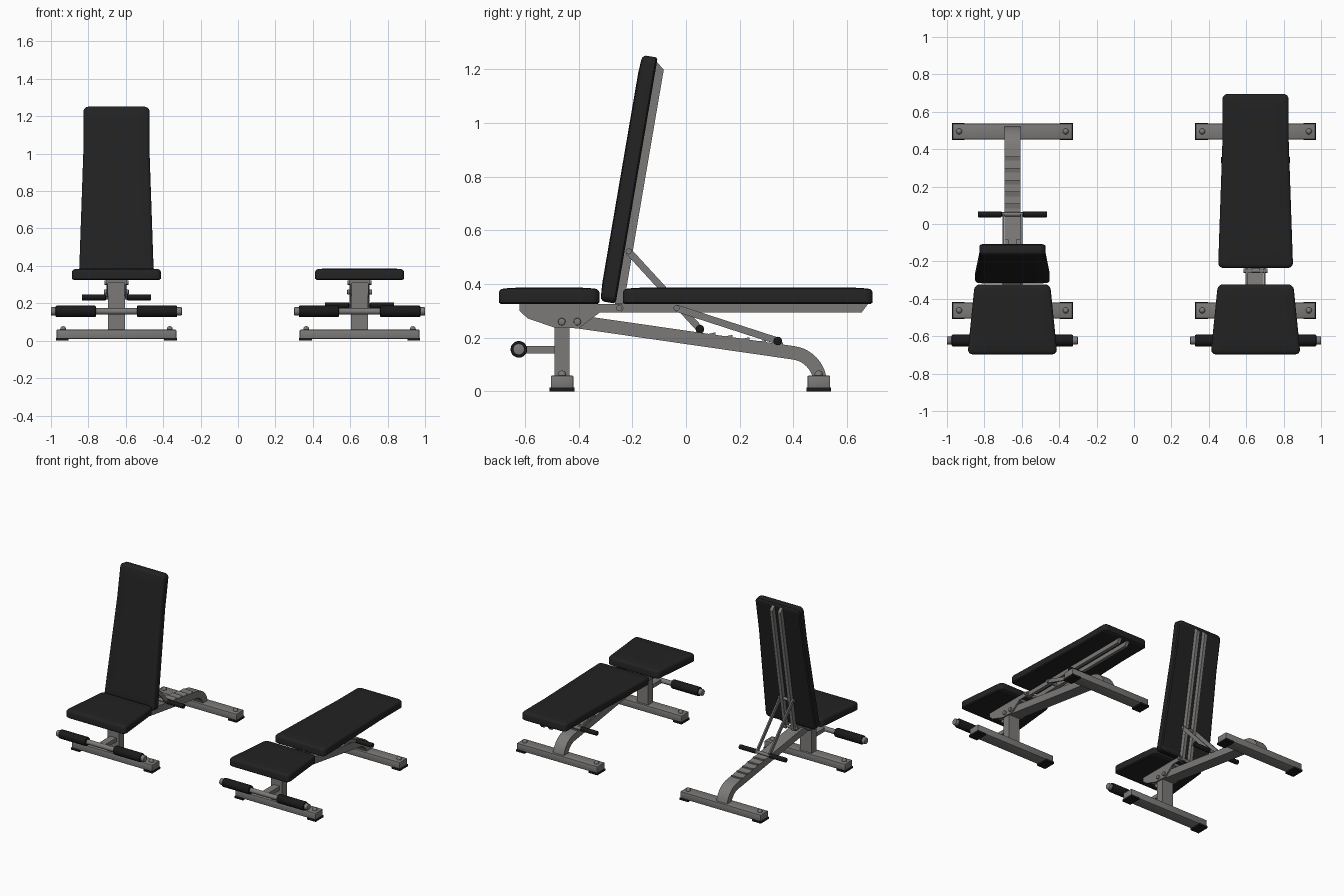
import bpy, bmesh
from math import sin, cos, pi, radians
from mathutils import Vector, Matrix

if "Cube" in bpy.data.objects:
    bpy.data.objects.remove(bpy.data.objects["Cube"])


def material(name, rgb):
    m = bpy.data.materials.new(name)
    m.use_nodes = True
    m.diffuse_color = (*rgb, 1)
    node = m.node_tree.nodes["Principled BSDF"]
    node.inputs["Base Color"].default_value = (*rgb, 1)
    node.inputs["Roughness"].default_value = 0.6
    return m


STEEL = material("grey_steel", (0.2, 0.195, 0.19))
VINYL = material("black_vinyl", (0.016, 0.016, 0.016))
RUBBER = material("black_rubber", (0.01, 0.01, 0.01))
made = []


def finish(name, bm, mat, place):
    bmesh.ops.recalc_face_normals(bm, faces=bm.faces)
    bm.transform(place)
    mesh = bpy.data.meshes.new(name)
    bm.to_mesh(mesh)
    bm.free()
    mesh.materials.append(mat)
    ob = bpy.data.objects.new(name, mesh)
    bpy.context.collection.objects.link(ob)
    made.append(ob)


def box(name, x, y, z, mat, place, bevel=0.0):
    """Box from (low, high) pairs."""
    bm = bmesh.new()
    bmesh.ops.create_cube(bm, size=1)
    for v in bm.verts:
        v.co = [(a + b) / 2 + c * (b - a) for (a, b), c in zip((x, y, z), v.co)]
    if bevel:
        bmesh.ops.bevel(bm, geom=bm.edges[:], offset=bevel, segments=2,
                        profile=0.5, affect='EDGES')
    finish(name, bm, mat, place)


def plate(name, profile, x0, x1, mat, place):
    """Side profile of (y, z) points extruded along x."""
    bm = bmesh.new()
    face = bm.faces.new([bm.verts.new((x0, y, z)) for y, z in profile])
    ext = bmesh.ops.extrude_face_region(bm, geom=[face])["geom"]
    bmesh.ops.translate(bm, vec=(x1 - x0, 0, 0),
                        verts=[g for g in ext if isinstance(g, bmesh.types.BMVert)])
    finish(name, bm, mat, place)


def rod(name, x0, x1, y, z, r, mat, place, bevel=0.0, sides=20):
    """Cylinder lying along x."""
    bm = bmesh.new()
    bmesh.ops.create_cone(bm, cap_ends=True, segments=sides, radius1=r, radius2=r,
                          depth=abs(x1 - x0))
    if bevel:
        rims = [e for e in bm.edges if abs(e.verts[0].co.z - e.verts[1].co.z) < 1e-5]
        bmesh.ops.bevel(bm, geom=rims, offset=bevel, segments=2, profile=0.5,
                        affect='EDGES')
    bm.transform(Matrix.Translation(((x0 + x1) / 2, y, z)) @ Matrix.Rotation(pi / 2, 4, 'Y'))
    finish(name, bm, mat, place)


def cushion(name, y0, y1, z0, height, half_width, place):
    """Padded slab with rounded corners and a crowned top; half_width is a function of y."""
    bm = bmesh.new()
    layers = ((0.008, 0), (0, 0.1), (0, 0.72), (0.003, 0.82), (0.009, 0.91),
              (0.02, 0.95), (0.07, 1.0))
    rings = []
    for inset, level in layers:
        r = max(0.028 - inset * 0.4, 0.006)
        lo, hi = y0 + inset, y1 - inset
        right = [(r - r * cos(a), lo + r - r * sin(a))
                 for a in (pi / 2 * (1 - i / 5) for i in range(6))]
        right = [(r - r * sin(i * pi / 10), lo + r - r * cos(i * pi / 10)) for i in range(6)]
        right += [(0, lo + r + (hi - lo - 2 * r) * i / 8) for i in range(1, 8)]
        right += [(r - r * cos(i * pi / 10), hi - r + r * sin(i * pi / 10)) for i in range(6)]
        pts = [(half_width(y) - inset - d, y) for d, y in right]
        pts += [(-x, y) for x, y in reversed(pts)]
        rings.append([bm.verts.new((x, y, z0 + level * height)) for x, y in pts])
    n = len(rings[0])
    for a, b in zip(rings, rings[1:]):
        for i in range(n):
            bm.faces.new((a[i], a[(i + 1) % n], b[(i + 1) % n], b[i]))
    # caps are strips joining left and right sides
    for ring in (rings[0], rings[-1]):
        for i in range(n // 2 - 1):
            bm.faces.new((ring[i], ring[i + 1], ring[n - 2 - i], ring[n - 1 - i]))
    finish(name, bm, VINYL, place)


def bolt(name, x, y, z, place):
    """Domed bolt head standing on a foot tube."""
    bm = bmesh.new()
    bmesh.ops.create_uvsphere(bm, u_segments=14, v_segments=8, radius=0.016)
    bm.transform(Matrix.Translation((x, y, z)))
    finish(name, bm, STEEL, place)


def bench(tag, cx, angle, rest):
    at = Matrix.Translation((cx, 0, 0))
    sides = (("left", 1), ("right", -1))

    # floor tubes with rubber feet and bolts
    for end, y in (("front", -0.462), ("rear", 0.495)):
        box(f"{tag}_{end}_floor_tube", (-0.32, 0.32), (y - 0.042, y + 0.042),
            (0.01, 0.059), STEEL, at, 0.004)
        for side, s in sides:
            box(f"{tag}_{end}_{side}_foot", sorted((s * 0.255, s * 0.323)),
                (y - 0.046, y + 0.046), (0, 0.014), RUBBER, at)
            bolt(f"{tag}_{end}_{side}_floor_bolt", s * 0.285, y, 0.062, at)

    # post and curved main beam
    box(f"{tag}_front_post", (-0.045, 0.045), (-0.49, -0.434), (0.055, 0.318), STEEL, at)
    arc = [radians(82 - 77 * i / 10) for i in range(11)]
    beam = [(-0.44, 0.29)] + [(0.385 + 0.14 * cos(a), 0.03 + 0.14 * sin(a)) for a in arc]
    beam += [(0.385 + 0.09 * cos(a), 0.03 + 0.09 * sin(a)) for a in reversed(arc)]
    beam += [(-0.44, 0.24)]
    plate(f"{tag}_main_beam", beam, -0.043, 0.043, STEEL, at)

    # sawtooth stops along the beam
    for i in range(5):
        y = 0.11 + 0.063 * i
        top = 0.166 + (0.405 - y) * 0.147
        plate(f"{tag}_stop_{i + 1}", [(y - 0.05, top), (y, top + 0.011), (y, top - 0.01),
              (y - 0.05, top - 0.005)], -0.04, 0.04, STEEL, at)

    # side gussets, seat carrier and pivot
    gusset = [(-0.62, 0.327), (-0.62, 0.3), (-0.59, 0.272), (-0.49, 0.238), (-0.4, 0.235),
              (-0.32, 0.295), (-0.24, 0.295), (-0.232, 0.31), (-0.24, 0.325)]
    for side, s in sides:
        plate(f"{tag}_{side}_gusset", gusset, s * 0.044, s * 0.054, STEEL, at)
        for i, y in enumerate((-0.463, -0.405)):
            rod(f"{tag}_{side}_gusset_bolt_{i + 1}", s * 0.05, s * 0.066, y, 0.26, 0.014,
                STEEL, at, 0.003, 12)
    box(f"{tag}_seat_carrier", (-0.05, 0.05), (-0.62, -0.34), (0.308, 0.327), STEEL, at)
    rod(f"{tag}_pivot_pin", -0.064, 0.064, -0.25, 0.31, 0.011, STEEL, at)

    # seat
    cushion(f"{tag}_seat", -0.697, -0.323, 0.325, 0.062,
            lambda y: 0.24 - 0.038 * (y + 0.697) / 0.374, at)

    # leg rollers
    box(f"{tag}_roller_arm", (-0.025, 0.025), (-0.62, -0.48), (0.142, 0.17), STEEL, at)
    rod(f"{tag}_roller_bar", -0.335, 0.335, -0.623, 0.157, 0.017, STEEL, at)
    for side, s in sides:
        rod(f"{tag}_{side}_foam_roller", s * 0.11, s * 0.325, -0.623, 0.157, 0.031,
            RUBBER, at, 0.006)
        rod(f"{tag}_{side}_roller_cap", s * 0.32, s * 0.35, -0.623, 0.157, 0.022,
            STEEL, at, 0.004)

    # backrest, modelled flat about the pivot and tilted
    tilt = at @ Matrix.Translation((0, -0.25, 0.31)) @ Matrix.Rotation(angle, 4, 'X')
    cushion(f"{tag}_backrest", 0.015, 0.945, 0.015, 0.062,
            lambda u: 0.177 + 0.024 * max(0, 1 - u / 0.7), tilt)
    rail = [(-0.012, -0.015), (0.905, -0.015), (0.93, 0.018), (-0.012, 0.018)]
    for side, s in sides:
        plate(f"{tag}_{side}_back_rail", rail, s * 0.02, s * 0.043, STEEL, tilt)

    # support strut from the rails down to the handle bar
    top = Vector((-0.25 + 0.215 * cos(angle), 0.31 + 0.215 * sin(angle)))
    foot = Vector(rest)
    along = (foot - top).normalized()
    across = Vector((-along.y, along.x)) * 0.013
    strut = [top - across, top - along * 0.012, top + across, foot + across,
             foot + along * 0.012, foot - across]
    for side, s in sides:
        plate(f"{tag}_{side}_strut", strut, s * 0.044, s * 0.054, STEEL, at)
        rod(f"{tag}_{side}_handle_grip", s * 0.057, s * 0.185, *foot, 0.016, RUBBER, at, 0.003)
    rod(f"{tag}_strut_pin", -0.06, 0.06, *top, 0.011, STEEL, at)
    rod(f"{tag}_handle_bar", -0.06, 0.06, *foot, 0.011, STEEL, at)


bench("upright", -0.65, radians(80.3), (0.052, 0.232))
bench("flat", 0.65, 0.0, (0.342, 0.188))

bpy.ops.object.select_all(action='DESELECT')
for ob in made:
    ob.select_set(True)
bpy.context.view_layer.objects.active = made[0]
bpy.ops.object.shade_smooth_by_angle(angle=radians(35))
